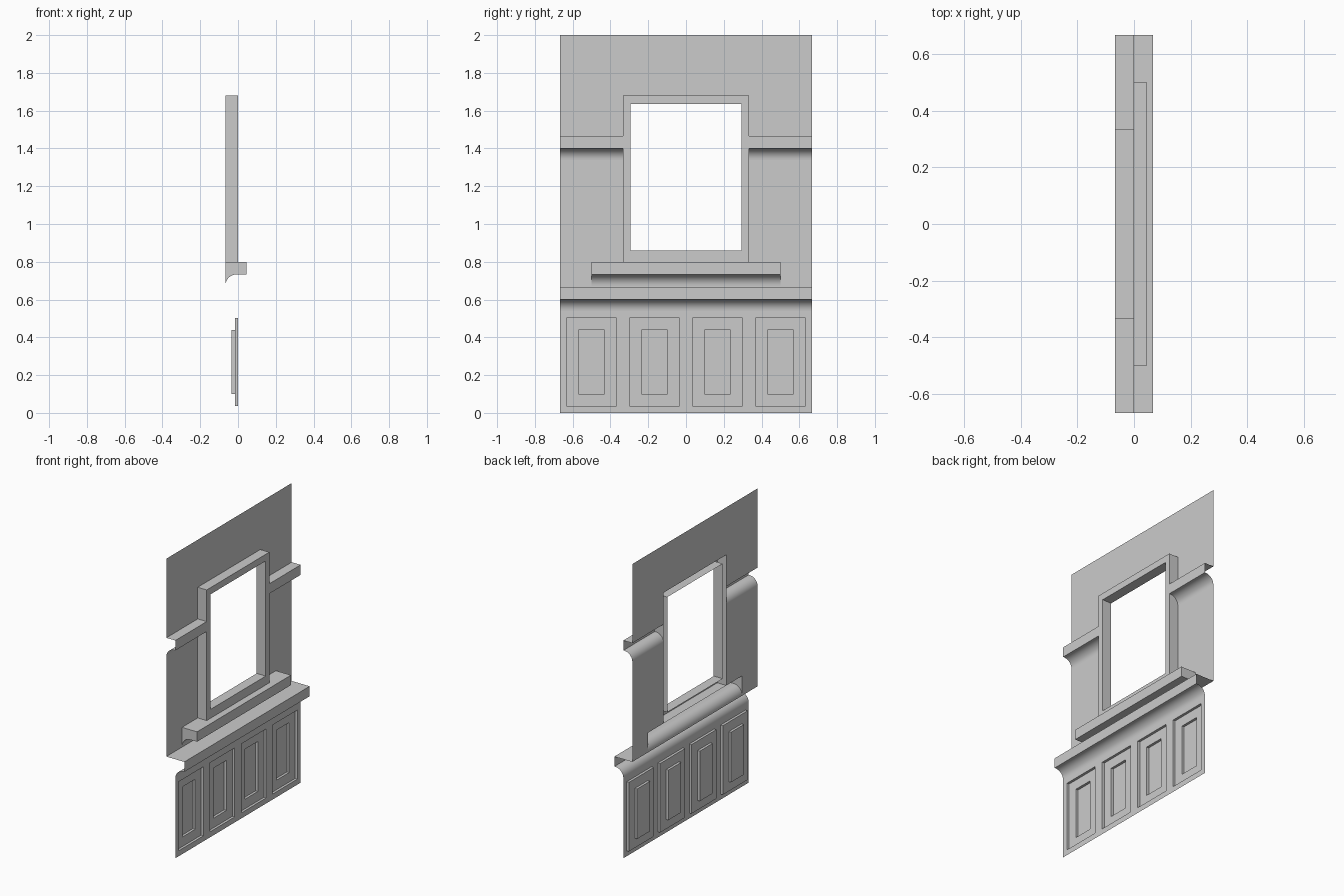
import bpy, bmesh, math

if "Cube" in bpy.data.objects:
    bpy.data.objects.remove(bpy.data.objects["Cube"])

D = 0.067      # distance from wainscot plane (x = 0) back to the upper wall
HW = 0.667     # half width of the wall section
R = 0.06       # cove radius of every moulding


def finish(name, bm, smooth=False):
    me = bpy.data.meshes.new(name)
    bm.to_mesh(me)
    bm.free()
    ob = bpy.data.objects.new(name, me)
    bpy.context.collection.objects.link(ob)
    if smooth:
        bpy.ops.object.select_all(action='DESELECT')
        ob.select_set(True)
        bpy.context.view_layer.objects.active = ob
        bpy.ops.object.shade_smooth_by_angle(angle=math.radians(30))
    return ob


def sheet(x, ys, zs, holes=()):
    """Flat grid facing +x; cells whose centre is in a hole are left out."""
    bm = bmesh.new()
    v = [[bm.verts.new((x, y, z)) for z in zs] for y in ys]
    for i in range(len(ys) - 1):
        for j in range(len(zs) - 1):
            cy, cz = (ys[i] + ys[i + 1]) / 2, (zs[j] + zs[j + 1]) / 2
            if any(a < cy < b and c < cz < d for a, b, c, d in holes):
                continue
            bm.faces.new((v[i][j], v[i + 1][j], v[i + 1][j + 1], v[i][j + 1]))
    bmesh.ops.delete(bm, geom=[p for p in bm.verts if not p.link_faces], context='VERTS')
    return bm


def moulding(name, y0, y1, top, front, base, caps=False):
    """Shelf with a concave quarter round below, swept along y."""
    low = top - D
    prof = [(-D, top), (front, top), (front, low)]
    for k in range(13):
        a = math.pi / 2 * (1 + k / 12)
        prof.append((base + R + R * math.cos(a), low - R + R * math.sin(a)))
    bm = bmesh.new()
    A, B = ([bm.verts.new((x, y, z)) for x, z in prof] for y in (y0, y1))
    for i in range(len(prof) - 1):
        bm.faces.new((A[i], A[i + 1], B[i + 1], B[i]))
    if caps:
        bm.faces.new(A[::-1])
        bm.faces.new(B)
    finish(name, bm, True)


# upper wall, left open behind the window frame, sill and side rails
finish("upper_wall", sheet(
    -D, [-HW, -0.5, -0.333, 0.333, 0.5, HW],
    [0.667, 0.673, 0.8, 1.34, 1.467, 1.68, 2.0],
    [(-0.333, 0.333, 0.8, 1.68), (-0.5, 0.5, 0.673, 0.8), (-1, 1, 1.34, 1.467)]))

# window frame: front ring with outer returns and inner jambs
bm = sheet(0, [-0.333, -0.295, 0.295, 0.333], [0.8, 0.86, 1.635, 1.68],
           [(-0.295, 0.295, 0.86, 1.635)])
rim = [e for e in bm.edges if e.is_boundary and any(p.co.z > 0.81 for p in e.verts)]
new = bmesh.ops.extrude_edge_only(bm, edges=rim)["geom"]
bmesh.ops.translate(bm, vec=(-D, 0, 0),
                    verts=[g for g in new if isinstance(g, bmesh.types.BMVert)])
finish("window_frame", bm)

# window sill and rails
moulding("window_sill", -0.5, 0.5, 0.8, 0.045, -D, caps=True)
moulding("chair_rail", -HW, HW, 0.667, D, 0)
for side, y0, y1 in (("right", -HW, -0.333), ("left", 0.333, HW)):
    moulding("picture_rail_" + side, y0, y1, 1.467, 0, -D)

# wainscot with four double-stepped recessed panels
ys = [-HW]
for c in (-0.5, -0.167, 0.167, 0.5):
    ys += [c - 0.132, c + 0.132]
ys.append(HW)
bm = sheet(0, ys, [0, 0.037, 0.502, 0.54])


def sink(bm, faces):
    out = bmesh.ops.extrude_discrete_faces(bm, faces=faces)["faces"]
    for f in out:
        bmesh.ops.translate(bm, vec=(-D / 4, 0, 0), verts=f.verts)
    return out


bm.faces.ensure_lookup_table()
panels = []
for f in bm.faces:
    c = f.calc_center_median()
    if abs(c.z - 0.27) < 0.05 and any(abs(c.y - p) < 0.01 for p in (-0.5, -0.167, 0.167, 0.5)):
        panels.append(f)
panels = sink(bm, panels)
bmesh.ops.inset_individual(bm, faces=panels, thickness=0.064, use_even_offset=True)
sink(bm, panels)
finish("wainscot_panelling", bm)
